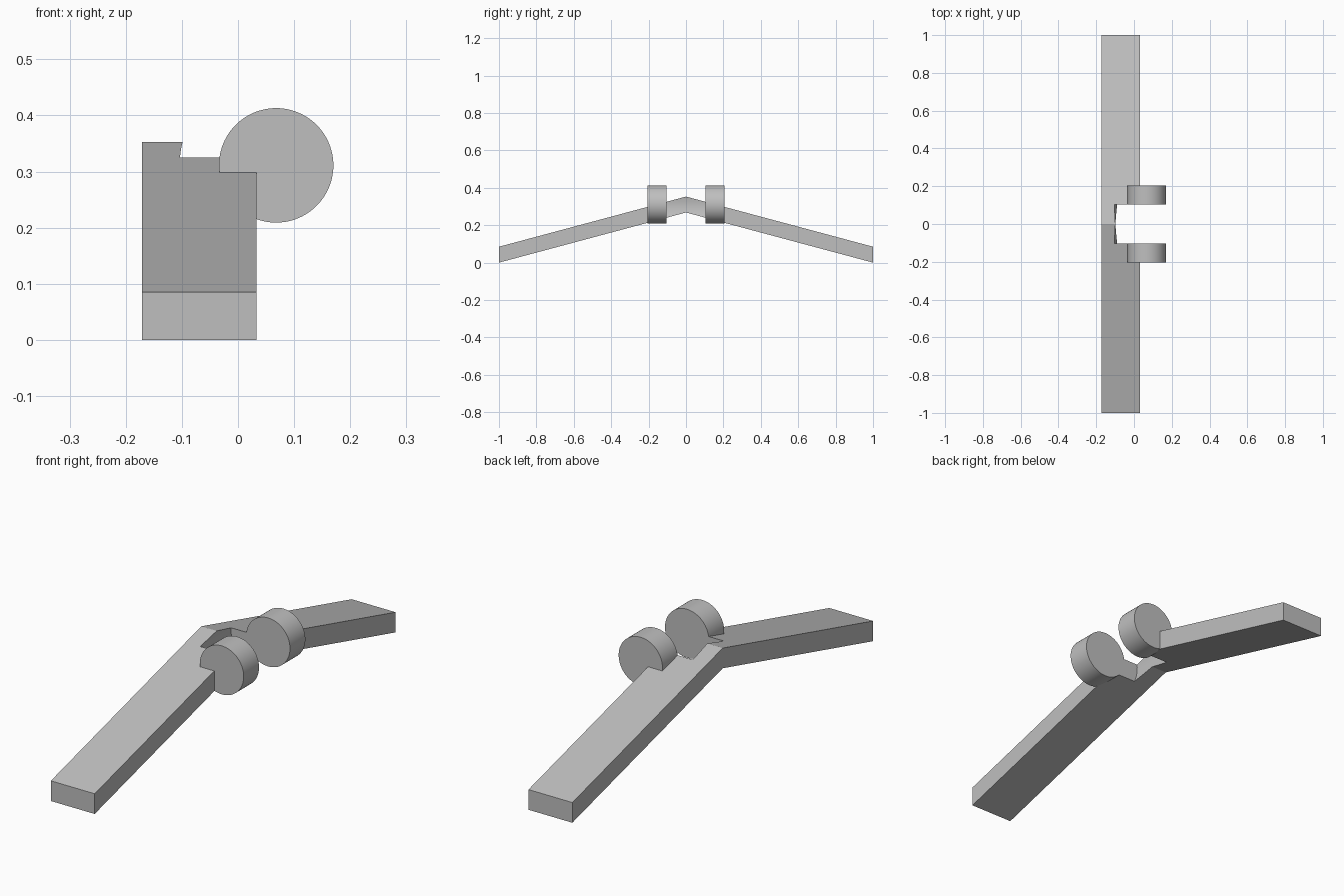
import bpy
import bmesh
from math import pi, radians

cube = bpy.data.objects.get("Cube")
if cube:
    bpy.data.objects.remove(cube)

# Shared material
grey = bpy.data.materials.new("plain_grey")
grey.use_nodes = True
COLOUR = (0.52, 0.52, 0.52, 1)
grey.diffuse_color = COLOUR
grey.node_tree.nodes["Principled BSDF"].inputs["Base Color"].default_value = COLOUR

AXLE_X, AXLE_Z = 0.068, 0.311
INNER, OUTER = 0.103, 0.205


def drum(name, y0, y1, radius):
    """Cylinder along y between y0 and y1, centred on the axle."""
    bpy.ops.mesh.primitive_cylinder_add(
        vertices=96, radius=radius, depth=y1 - y0,
        location=(AXLE_X, (y0 + y1) / 2, AXLE_Z), rotation=(pi / 2, 0, 0))
    obj = bpy.context.object
    obj.name = name
    obj.data.materials.append(grey)
    bpy.ops.object.shade_smooth_by_angle(angle=radians(30))
    return obj


# Bent bar: chevron profile extruded across x
LEFT, RIGHT = -0.171, 0.033
profile = [(-1, 0), (0, 0.268), (1, 0), (1, 0.085), (0, 0.353), (-1, 0.085)]
bm = bmesh.new()
face = bm.faces.new([bm.verts.new((LEFT, y, z)) for y, z in profile])
side = bmesh.ops.extrude_face_region(bm, geom=[face])["geom"]
moved = [v for v in side if isinstance(v, bmesh.types.BMVert)]
bmesh.ops.translate(bm, verts=moved, vec=(RIGHT - LEFT, 0, 0))
bmesh.ops.recalc_face_normals(bm, faces=bm.faces)
mesh = bpy.data.meshes.new("bent_bar")
bm.to_mesh(mesh)
bm.free()
mesh.materials.append(grey)
bar = bpy.data.objects.new("bent_bar", mesh)
bpy.context.collection.objects.link(bar)

# Round clearance notch between the wheels
cutter = drum("notch_cutter", -INNER, INNER, 0.172)
cutter.hide_render = True
cutter.hide_set(True)
notch = bar.modifiers.new("notch", "BOOLEAN")
notch.operation = "DIFFERENCE"
notch.solver = "EXACT"
notch.object = cutter

# Pair of wheels
drum("front_wheel", -OUTER, -INNER, 0.102)
drum("back_wheel", INNER, OUTER, 0.102)
